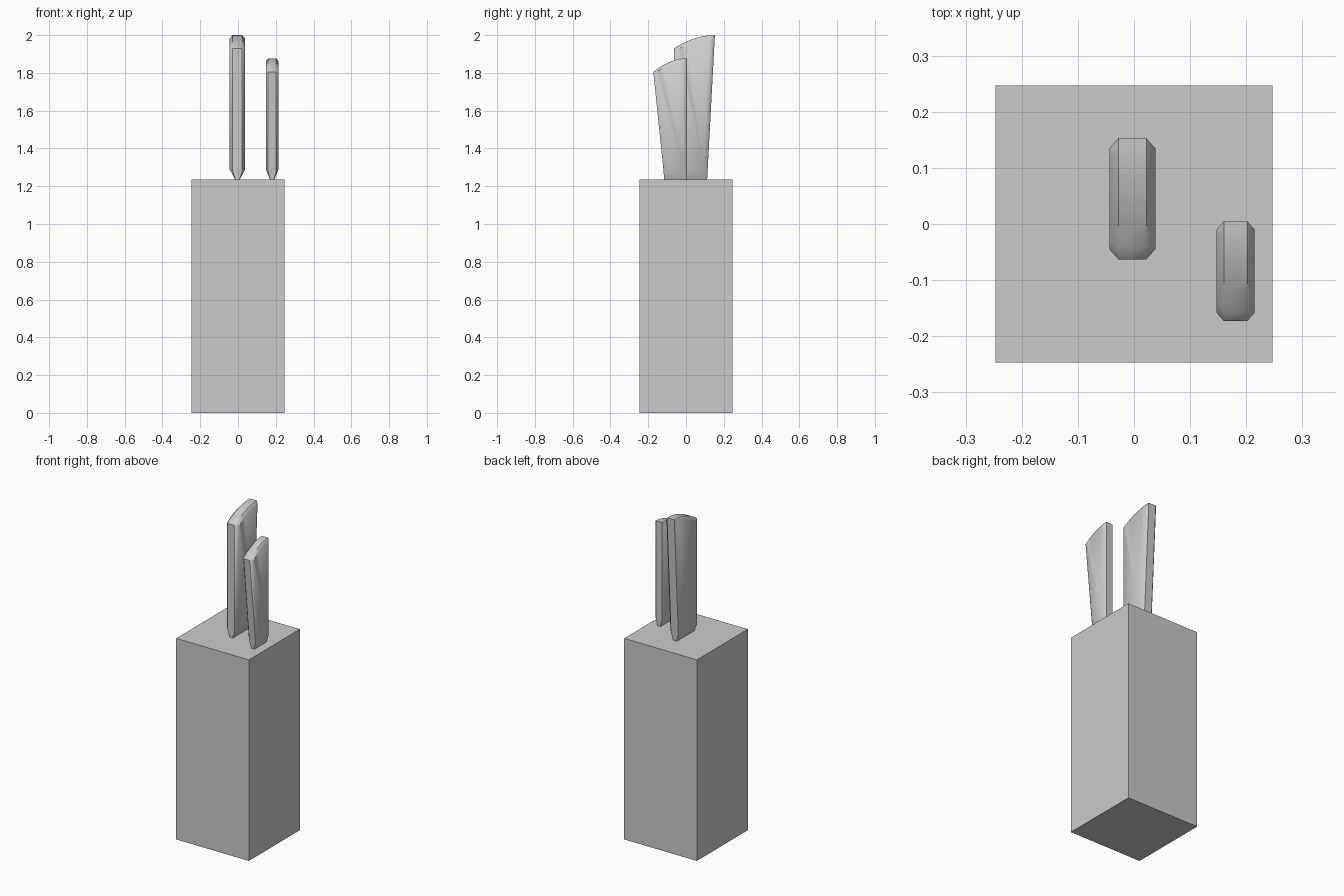
import bpy
import bmesh
import math

cube = bpy.data.objects.get("Cube")
if cube:
    bpy.data.objects.remove(cube, do_unlink=True)

grey = bpy.data.materials.new("plain grey")
grey.use_nodes = True
COLOUR = (0.6, 0.6, 0.6, 1)
grey.diffuse_color = COLOUR
grey.node_tree.nodes["Principled BSDF"].inputs["Base Color"].default_value = COLOUR

BLOCK_TOP = 1.235
STEPS = 10


def finish(bm, name):
    bmesh.ops.recalc_face_normals(bm, faces=bm.faces)
    mesh = bpy.data.meshes.new(name)
    bm.to_mesh(mesh)
    bm.free()
    mesh.materials.append(grey)
    obj = bpy.data.objects.new(name, mesh)
    bpy.context.collection.objects.link(obj)
    return obj


def knife_handle(name, x, front, back, tip, half, rim, inset):
    """front and back are (y at block, y at tip); tip is (front z, back z)."""
    bm = bmesh.new()
    neck_z = BLOCK_TOP - 0.01
    shoulder = BLOCK_TOP + 0.045

    def edge_y(ends, z):
        return ends[0] + (ends[1] - ends[0]) * (z - BLOCK_TOP) / (tip[1] - BLOCK_TOP)

    def loop(px, inward, low):
        # Open outline: up the front, along the curved tip, down the back
        def corner(ends, z, direction):
            return bm.verts.new((px, edge_y(ends, z) + direction * inward, z))
        verts = [corner(front, low, 1)]
        for i in range(STEPS + 1):
            t = i / STEPS
            y = (front[1] + inward) * (1 - t) + (back[1] - inward) * t
            u = (y - front[1]) / (back[1] - front[1])
            z = tip[1] - (tip[1] - tip[0]) * (1 - u) ** 2 - inward
            verts.append(bm.verts.new((px, y, z)))
        verts.append(corner(back, low, -1))
        return verts

    rims, necks = [], []
    for s in (-1, 1):
        outer = loop(x + s * rim, 0, shoulder)
        inner = loop(x + s * half, inset, shoulder + 0.01)
        neck = [bm.verts.new((x + s * 0.007, edge_y(e, neck_z), neck_z)) for e in (front, back)]
        # Broad side, its bevel, and the taper into the neck
        bm.faces.new(inner)
        for i in range(len(outer) - 1):
            bm.faces.new((outer[i], outer[i + 1], inner[i + 1], inner[i]))
        bm.faces.new((inner[0], inner[-1], neck[1], neck[0]))
        bm.faces.new((outer[0], inner[0], neck[0]))
        bm.faces.new((outer[-1], inner[-1], neck[1]))
        rims.append([neck[0]] + outer + [neck[1]])

    # Narrow rim joining both sides, closed across the neck
    a, b = rims
    for i in range(len(a)):
        j = (i + 1) % len(a)
        bm.faces.new((a[i], a[j], b[j], b[i]))

    obj = finish(bm, name)
    bpy.ops.object.select_all(action='DESELECT')
    obj.select_set(True)
    bpy.context.view_layer.objects.active = obj
    bpy.ops.object.shade_smooth_by_angle(angle=math.radians(45))


# Knife block
bm = bmesh.new()
bmesh.ops.create_cube(bm, size=1)
for v in bm.verts:
    v.co = (v.co.x * 0.494, v.co.y * 0.494, (v.co.z + 0.5) * BLOCK_TOP)
finish(bm, "knife_block")

# Handles
knife_handle("large_knife_handle", -0.003, (-0.063, -0.063), (0.112, 0.153),
             (1.93, 2.0), 0.041, 0.025, 0.018)
knife_handle("small_knife_handle", 0.181, (-0.115, -0.173), (0.005, 0.005),
             (1.805, 1.877), 0.034, 0.021, 0.015)
